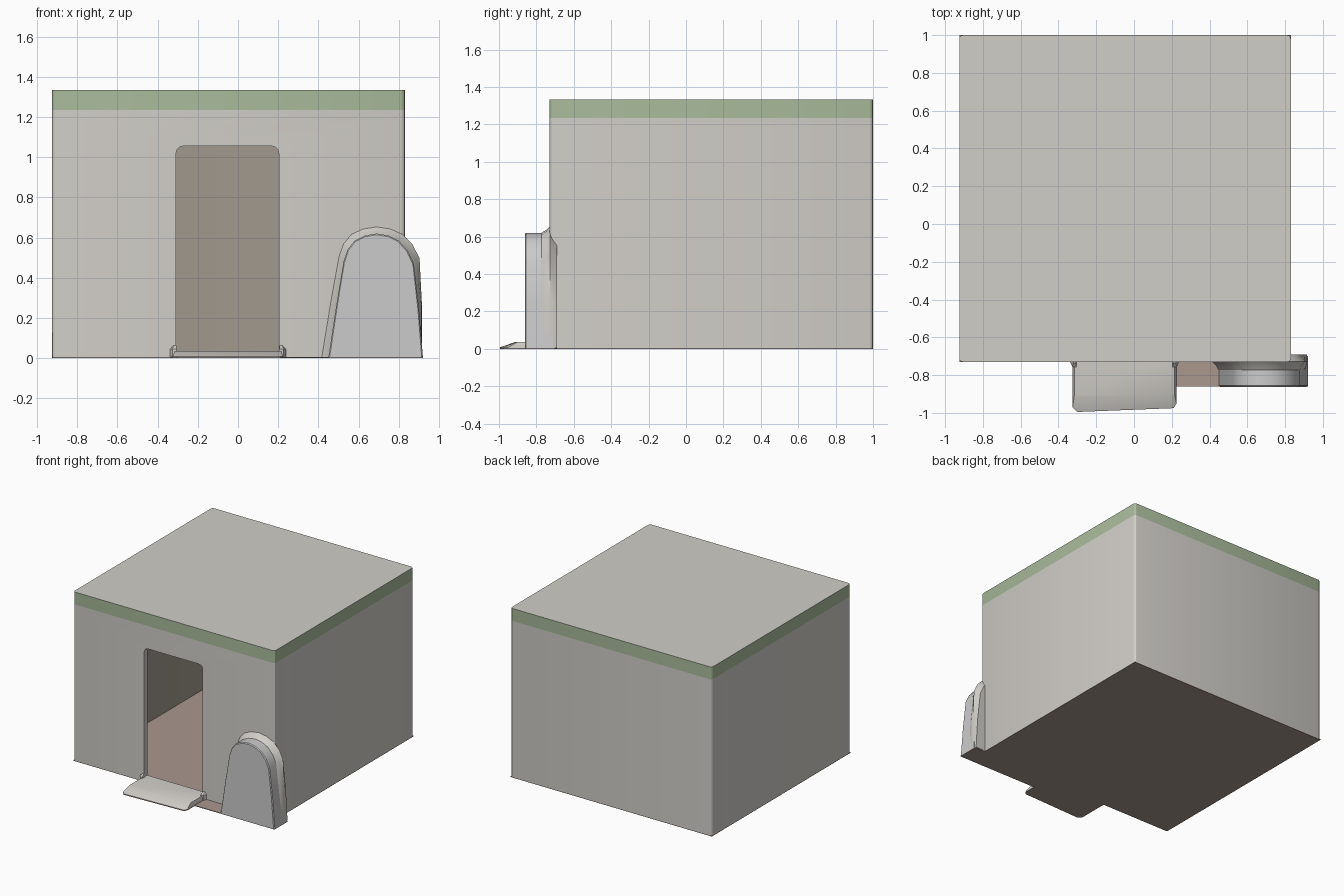
import bpy, bmesh, math
from mathutils import Vector

if "Cube" in bpy.data.objects:
    bpy.data.objects.remove(bpy.data.objects["Cube"])


def material(name, rgb):
    m = bpy.data.materials.new(name)
    m.diffuse_color = (*rgb, 1)
    m.use_nodes = True
    m.node_tree.nodes["Principled BSDF"].inputs["Base Color"].default_value = m.diffuse_color
    return m


PLASTER = material("plaster", (0.64, 0.62, 0.58))
GREEN = material("green_band", (0.40, 0.50, 0.33))
STONE = material("blue_grey_stone", (0.55, 0.58, 0.57))
BROWN = material("brown_interior", (0.36, 0.32, 0.27))
FLOOR = material("brown_floor", (0.40, 0.31, 0.27))
BASE = 0.005


def loft(name, rings, mat):
    """Closed solid through rings of equal point count."""
    bm = bmesh.new()
    loops = [[bm.verts.new(p) for p in ring] for ring in rings]
    n = len(rings[0])
    for a, b in zip(loops, loops[1:]):
        for i in range(n):
            bm.faces.new((a[i], a[(i + 1) % n], b[(i + 1) % n], b[i]))
    bm.faces.new(loops[0])
    bm.faces.new(loops[-1])
    bmesh.ops.recalc_face_normals(bm, faces=bm.faces)
    me = bpy.data.meshes.new(name)
    bm.to_mesh(me)
    bm.free()
    me.materials.append(mat)
    ob = bpy.data.objects.new(name, me)
    bpy.context.collection.objects.link(ob)
    return ob


def rounded_rect(x0, x1, y0, y1, r, steps=3):
    pts = []
    for k, (cx, cy) in enumerate([(x1 - r, y1 - r), (x0 + r, y1 - r),
                                  (x0 + r, y0 + r), (x1 - r, y0 + r)]):
        for i in range(steps + 1):
            a = math.pi / 2 * (k + i / steps)
            pts.append((cx + r * math.cos(a), cy + r * math.sin(a)))
    return pts


def flat(pts, z):
    return [(x, y, z) for x, y in pts]


def upright(pts, y):
    return [(x, y, z) for x, z in pts]


def cut(ob, cutter):
    mod = ob.modifiers.new("cut", "BOOLEAN")
    mod.operation, mod.object = "DIFFERENCE", cutter
    mod.solver, mod.material_mode = "EXACT", "TRANSFER"
    bpy.context.view_layer.objects.active = ob
    bpy.ops.object.modifier_apply(modifier=mod.name)
    bpy.data.objects.remove(cutter)


# House shell with the green band as the top ring of wall faces
plan = rounded_rect(-0.925, 0.83, -0.73, 1.0, 0.02)
house = loft("house_shell", [flat(plan, z) for z in (BASE, 1.235, 1.333)], PLASTER)
house.data.materials.append(GREEN)
for f in house.data.polygons:
    if abs(f.normal.z) < 0.5 and f.center.z > 1.235:
        f.material_index = 1

# Hollow room, open at the bottom onto the floor plate
room = rounded_rect(-0.85, 0.76, -0.69, 0.93, 0.02)
cut(house, loft("room_cutter", [flat(room, -0.1), flat(room, 1.26)], BROWN))

# Doorway with rounded upper corners
door = rounded_rect(-0.308, 0.203, -0.2, 1.055, 0.035)
cut(house, loft("door_cutter", [upright(door, -0.85), upright(door, -0.6)], PLASTER))

# Thin floor plate under house, doorstep and stone
ground = [(-0.925, 1), (-0.925, -0.73), (-0.325, -0.73), (-0.325, -0.97),
          (-0.30, -0.995), (0.21, -0.975), (0.225, -0.95), (0.225, -0.86),
          (0.92, -0.86), (0.92, -0.70), (0.83, -0.69), (0.83, 1)]
loft("floor", [flat(ground, 0), flat(ground, BASE)], FLOOR)

# Doorstep with a sloping front lip
step_low = [(-0.325, -0.69), (-0.325, -0.97), (-0.30, -0.995),
            (0.21, -0.975), (0.225, -0.95), (0.225, -0.69)]
step_top = [(-0.315, -0.69), (-0.315, -0.905), (-0.30, -0.915),
            (0.20, -0.91), (0.215, -0.90), (0.215, -0.69)]
loft("doorstep", [flat(step_low, BASE), flat(step_low, 0.008),
                  flat(step_top, 0.036)], PLASTER)

# Small plaster fillets where the doorstep meets the wall
for side, x in (("left", -0.315), ("right", 0.215)):
    s = -1 if side == "left" else 1
    foot = [(x - s * 0.01, -0.72), (x - s * 0.01, -0.76), (x + s * 0.012, -0.755),
            (x + s * 0.028, -0.72)]
    head = [(x - s * 0.008, -0.72), (x - s * 0.008, -0.735), (x + s * 0.005, -0.735),
            (x + s * 0.012, -0.72)]
    loft(side + "_step_fillet", [flat(foot, BASE), flat(foot, 0.045),
                                 flat(head, 0.062)], PLASTER)

# Arched standing stone against the right front corner
arch = [(0.45, BASE), (0.49, 0.27), (0.525, 0.48), (0.545, 0.54), (0.58, 0.585),
        (0.63, 0.61), (0.69, 0.62), (0.75, 0.61), (0.80, 0.585), (0.845, 0.535),
        (0.875, 0.47), (0.90, 0.25), (0.92, BASE)]


def grow(pts, d):
    return [(x + d * (0.685 - x) / -0.235, z if z <= BASE else z + d * z / 0.62)
            for x, z in pts]


stone = loft("standing_stone", [upright(grow(arch, -0.006), -0.862),
                                upright(arch, -0.855), upright(arch, -0.71)], STONE)

# Plaster fillet blending the stone into the wall
collar = [[(min(x, 0.915), y, z) for x, y, z in upright(grow(arch, d), y)]
          for d, y in ((-0.01, -0.785), (0.006, -0.765), (0.014, -0.75),
                       (0.035, -0.728), (0.0, -0.69))]
loft("stone_fillet", collar, PLASTER)

# Smooth rounded parts, keep hard edges
for ob in bpy.data.objects:
    ob.select_set(True)
bpy.context.view_layer.objects.active = house
bpy.ops.object.shade_smooth_by_angle(angle=math.radians(30))
